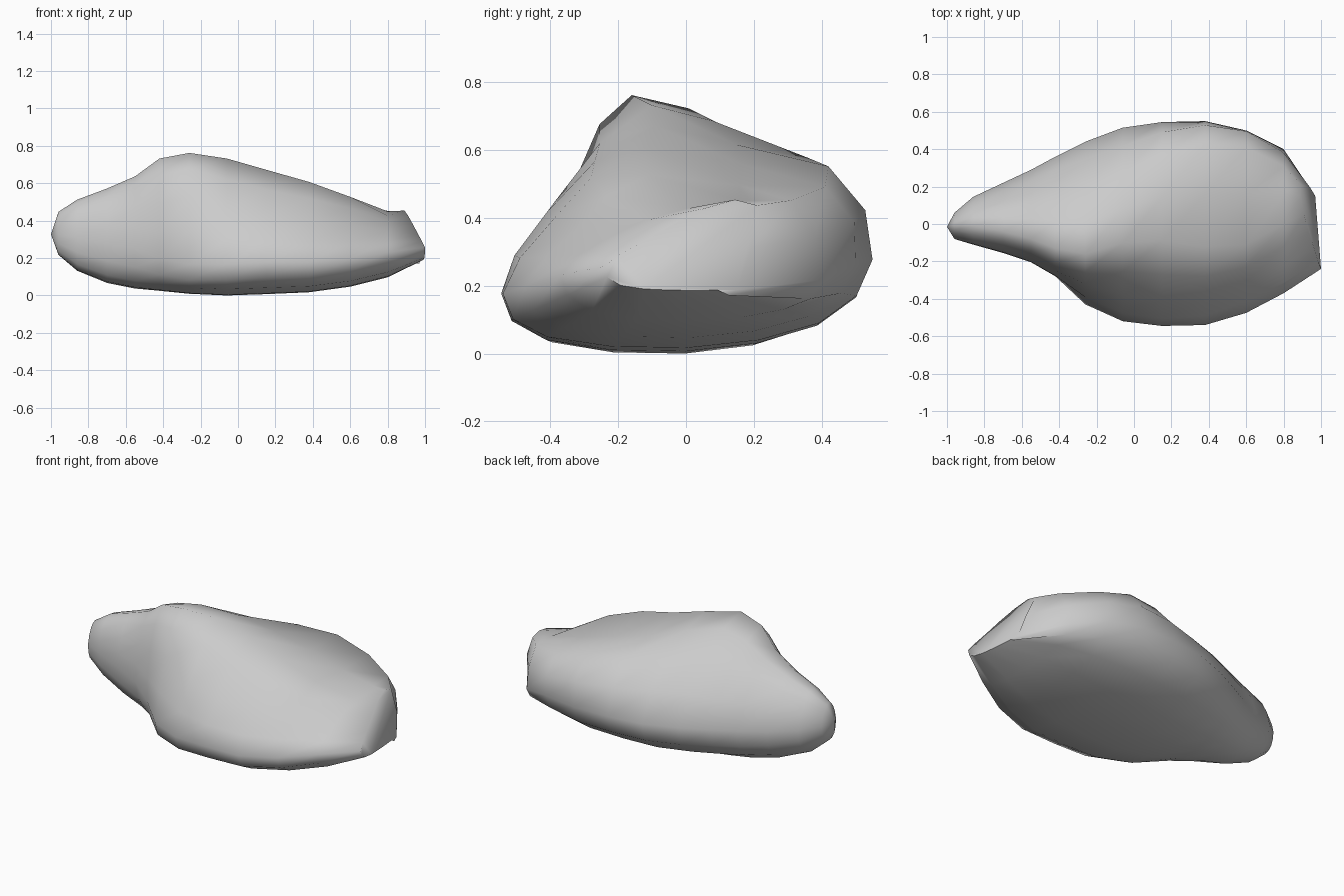
import bpy, bmesh, math
from mathutils import Vector

if "Cube" in bpy.data.objects:
    bpy.data.objects.remove(bpy.data.objects["Cube"])

# Cross-sections along x:
# x, front (y,z), front shoulder (y,z), ridge (y,z), back shoulder (y,z), back (y,z), bottom z
STATIONS = [
    (-.96, (-.08, .33), (-.05, .42), (-.01, .45), (.03, .42), (.06, .33), .22),
    (-.86, (-.11, .31), (-.09, .45), (-.01, .515), (.08, .47), (.145, .31), .135),
    (-.70, (-.155, .28), (-.13, .46), (-.04, .575), (.11, .51), (.22, .29), .07),
    (-.55, (-.205, .25), (-.18, .47), (-.08, .64), (.14, .55), (.29, .28), .04),
    (-.42, (-.28, .20), (-.25, .50), (-.13, .735), (.17, .58), (.36, .28), .028),
    (-.26, (-.43, .17), (-.32, .53), (-.16, .765), (.19, .615), (.44, .28), .012),
    (-.06, (-.52, .17), (-.38, .46), (-.10, .735), (.26, .60), (.515, .28), .003),
    (.15, (-.545, .18), (-.41, .42), (-.09, .675), (.36, .58), (.545, .28), .01),
    (.38, (-.54, .18), (-.39, .40), (-.12, .61), (.42, .555), (.55, .28), .02),
    (.60, (-.475, .20), (-.31, .38), (-.11, .53), (.41, .495), (.50, .27), .05),
    (.80, (-.37, .235), (-.22, .35), (0, .43), (.31, .455), (.40, .22), .10),
    (1.0, (-.24, .26), (-.13, .33), (.05, .43), (.21, .44), (.15, .19), .19),
]


def section(x, front, q, ridge, s, back, zb):
    """Closed Catmull-Rom outline through the section's points."""
    c = (front[0] + back[0]) / 2

    def low(p, k, t):
        return (c + k * (p[0] - c), zb + t * (p[1] - zb))

    pts = [Vector(p) for p in (front, q, ridge, s, back, low(back, .71, .28),
                               (c, zb), low(front, .76, .2))]
    n, out = len(pts), []
    for i in range(n):
        a, b, d, e = (pts[(i + k) % n] for k in (-1, 0, 1, 2))
        out.append(b)
        out.append((9 * (b + d) - a - e) / 16)
    # Shallow hollow between the two top ridges
    out[5].y -= max(0, .05 * (1 - ((x - .35) / .5) ** 2))
    return out


bm = bmesh.new()
rings = []
for x, *data in STATIONS:
    ring = []
    for y, z in section(x, *data):
        px = x
        if x == 1.0:  # slanted broken end
            px = 1 - max(0, z - .26) * .4 - max(0, y + .24) * .08
        ring.append(bm.verts.new((px, y, z)))
    rings.append(ring)

# Skin between sections, pointed left end, flat right end
n = len(rings[0])
tip = bm.verts.new((-1, -.015, .33))
for i in range(n):
    j = (i + 1) % n
    bm.faces.new((tip, rings[0][i], rings[0][j]))
    for a, b in zip(rings, rings[1:]):
        bm.faces.new((a[i], b[i], b[j], a[j]))
bm.faces.new(rings[-1])
bmesh.ops.recalc_face_normals(bm, faces=bm.faces)

# Rest on the ground
zmin = min(v.co.z for v in bm.verts)
bmesh.ops.translate(bm, verts=bm.verts, vec=(0, 0, -zmin))

mesh = bpy.data.meshes.new("boulder")
bm.to_mesh(mesh)
bm.free()
rock = bpy.data.objects.new("boulder", mesh)
bpy.context.collection.objects.link(rock)
bpy.context.view_layer.objects.active = rock
rock.select_set(True)
bpy.ops.object.shade_smooth_by_angle(angle=math.radians(75))
